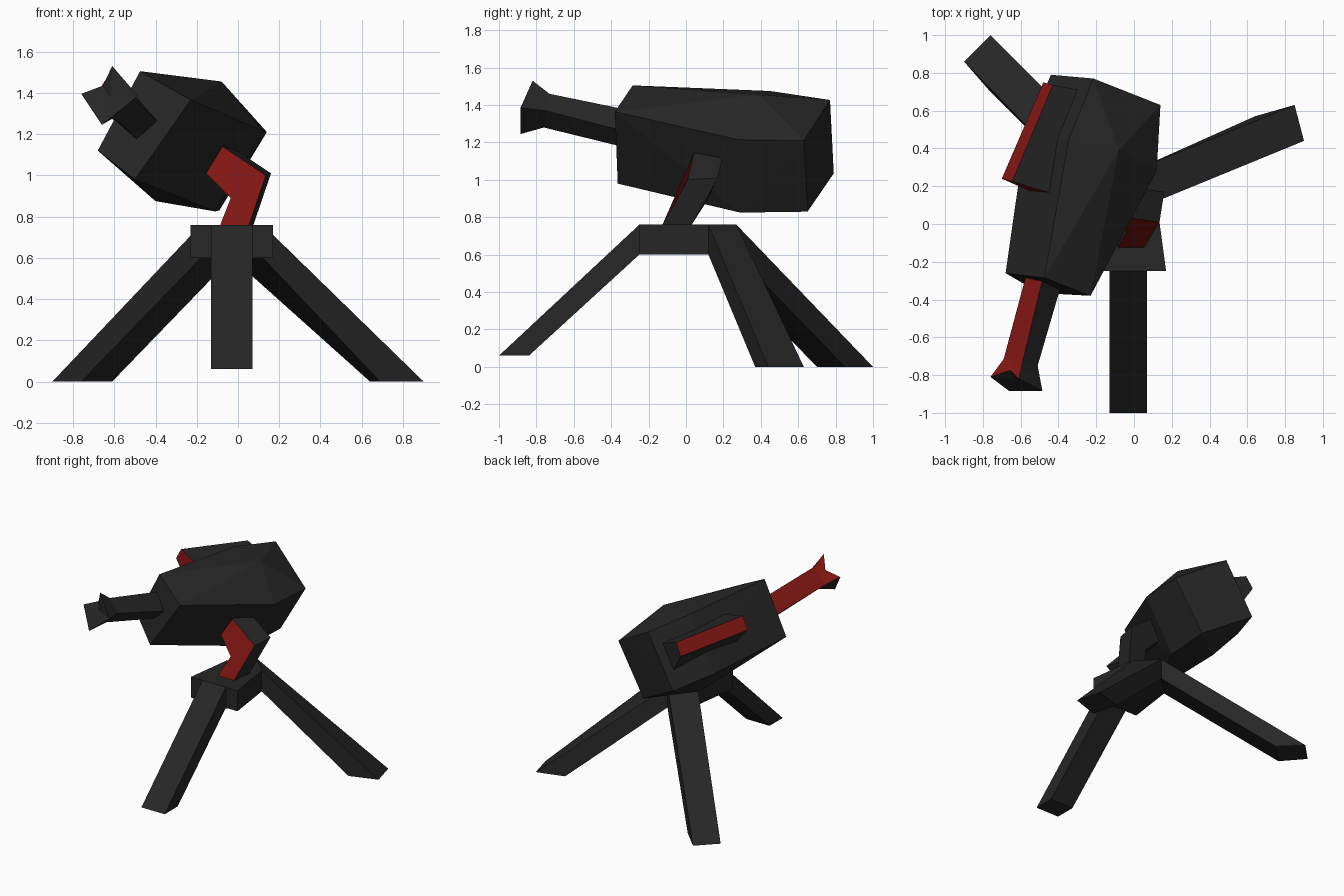
import bpy, bmesh
from mathutils import Vector

if "Cube" in bpy.data.objects:
    bpy.data.objects.remove(bpy.data.objects["Cube"])


def material(name, rgb):
    m = bpy.data.materials.new(name)
    m.diffuse_color = (*rgb, 1)
    m.use_nodes = True
    m.node_tree.nodes["Principled BSDF"].inputs["Base Color"].default_value = m.diffuse_color
    return m


DARK = material("dark_metal", (0.02, 0.02, 0.02))
RED = material("red_paint", (0.22, 0.008, 0.006))


def finish(name, bm):
    bmesh.ops.recalc_face_normals(bm, faces=bm.faces[:])
    me = bpy.data.meshes.new(name)
    bm.to_mesh(me)
    bm.free()
    me.materials.append(DARK)
    me.materials.append(RED)
    ob = bpy.data.objects.new(name, me)
    bpy.context.collection.objects.link(ob)
    return ob


def loft(name, rings, red_sides=(), red_start=False, red_end=False, poke=None):
    """Skin between equal-length rings, with caps; poke pulls the end cap to a point."""
    bm = bmesh.new()
    rows = [[bm.verts.new(p) for p in r] for r in rings]
    n = len(rows[0])
    for a, b in zip(rows, rows[1:]):
        for i in range(n):
            j = (i + 1) % n
            f = bm.faces.new((a[i], a[j], b[j], b[i]))
            f.material_index = int(i in red_sides)
    bm.faces.new(rows[0][::-1]).material_index = int(red_start)
    if poke:
        c = bm.verts.new(poke)
        for i in range(n):
            bm.faces.new((rows[-1][i], rows[-1][(i + 1) % n], c))
    else:
        bm.faces.new(rows[-1]).material_index = int(red_end)
    return finish(name, bm)


def at_z(points, z):
    return [(x, y, z) for x, y in points]


def shift(points, d):
    return [Vector(p) + Vector(d) for p in points]


# Tripod hub
hub = [(-0.23, -0.25), (0.17, -0.25), (0.12, 0.12), (-0.03, 0.27), (-0.18, 0.12)]
loft("tripod_hub", [at_z(hub, 0.60), at_z(hub, 0.76)])

# Tripod legs: vertical root edges on the hub, flat feet
def leg(name, a, b, foot, z):
    root = [(*a, 0.76), (*b, 0.76), (*b, 0.60), (*a, 0.60)]
    loft(name, [root, at_z(foot, z)])


leg("front_leg", (-0.13, -0.25), (0.07, -0.25),
    [(-0.13, -1.0), (0.07, -1.0), (0.07, -0.84), (-0.13, -0.84)], 0.06)
leg("right_rear_leg", (0.12, 0.12), (-0.03, 0.27),
    [(0.90, 0.44), (0.85, 0.63), (0.64, 0.57), (0.69, 0.37)], 0)
leg("left_rear_leg", (-0.18, 0.12), (-0.03, 0.27),
    [(-0.90, 0.86), (-0.76, 1.0), (-0.61, 0.85), (-0.76, 0.70)], 0)

# Bent mounting arm with a red front face
arm = [(-0.09, -0.13, 0.75), (0.05, -0.13, 0.75), (0.135, 0.01, 1.00),
       (-0.075, 0.04, 1.14), (-0.155, 0.01, 1.01), (-0.035, -0.04, 0.89)]
loft("mounting_arm", [arm, shift(arm, (0.025, 0.16, 0.01))], red_start=True)

# Faceted body: front quad, ridged middle, back quad
bm = bmesh.new()
for p in [(-0.68, -0.26, 1.12), (-0.475, -0.285, 1.505), (-0.23, -0.38, 1.365), (-0.50, -0.365, 0.98),
          (-0.575, 0.47, 1.085), (-0.345, 0.45, 1.475), (-0.08, 0.39, 1.455),
          (0.12, 0.28, 1.215), (-0.11, 0.29, 0.825), (-0.40, 0.40, 0.875),
          (-0.44, 0.79, 1.035), (-0.215, 0.77, 1.427), (0.14, 0.63, 1.21), (-0.09, 0.65, 0.83)]:
    bm.verts.new(p)
bmesh.ops.convex_hull(bm, input=bm.verts[:])
finish("body", bm)

# Raised side panel on the left, with a red outer face
base = [(-0.29, 0.715, 1.345), (-0.445, 0.165, 1.405), (-0.56, 0.175, 1.21), (-0.41, 0.725, 1.15)]
outer = [(-0.43, 0.735, 1.39), (-0.645, 0.225, 1.46), (-0.70, 0.24, 1.37), (-0.48, 0.75, 1.30)]
loft("side_panel", [shift(base, (0.03, -0.01, -0.02)), outer], red_sides=(1,), red_end=True)

# Barrel with flared muzzle: left, notch, top, right, bottom
def ring(left, top, right, bottom, notch=None):
    mid = notch or (Vector(left) + Vector(top)) / 2
    return [left, mid, top, right, bottom]


root = ring((-0.575, -0.29, 1.25), (-0.487, -0.30, 1.37), (-0.39, -0.35, 1.26), (-0.49, -0.33, 1.17))
neck = ring((-0.69, -0.715, 1.35), (-0.59, -0.73, 1.46), (-0.51, -0.75, 1.37), (-0.60, -0.76, 1.28))
muzzle = ring((-0.76, -0.81, 1.395), (-0.61, -0.82, 1.53), (-0.485, -0.885, 1.385),
              (-0.66, -0.885, 1.245), (-0.655, -0.775, 1.435))
loft("barrel", [shift(root, (0.02, 0.08, -0.015)), neck, muzzle], red_sides=(0, 1),
     poke=(-0.62, -0.82, 1.385))
